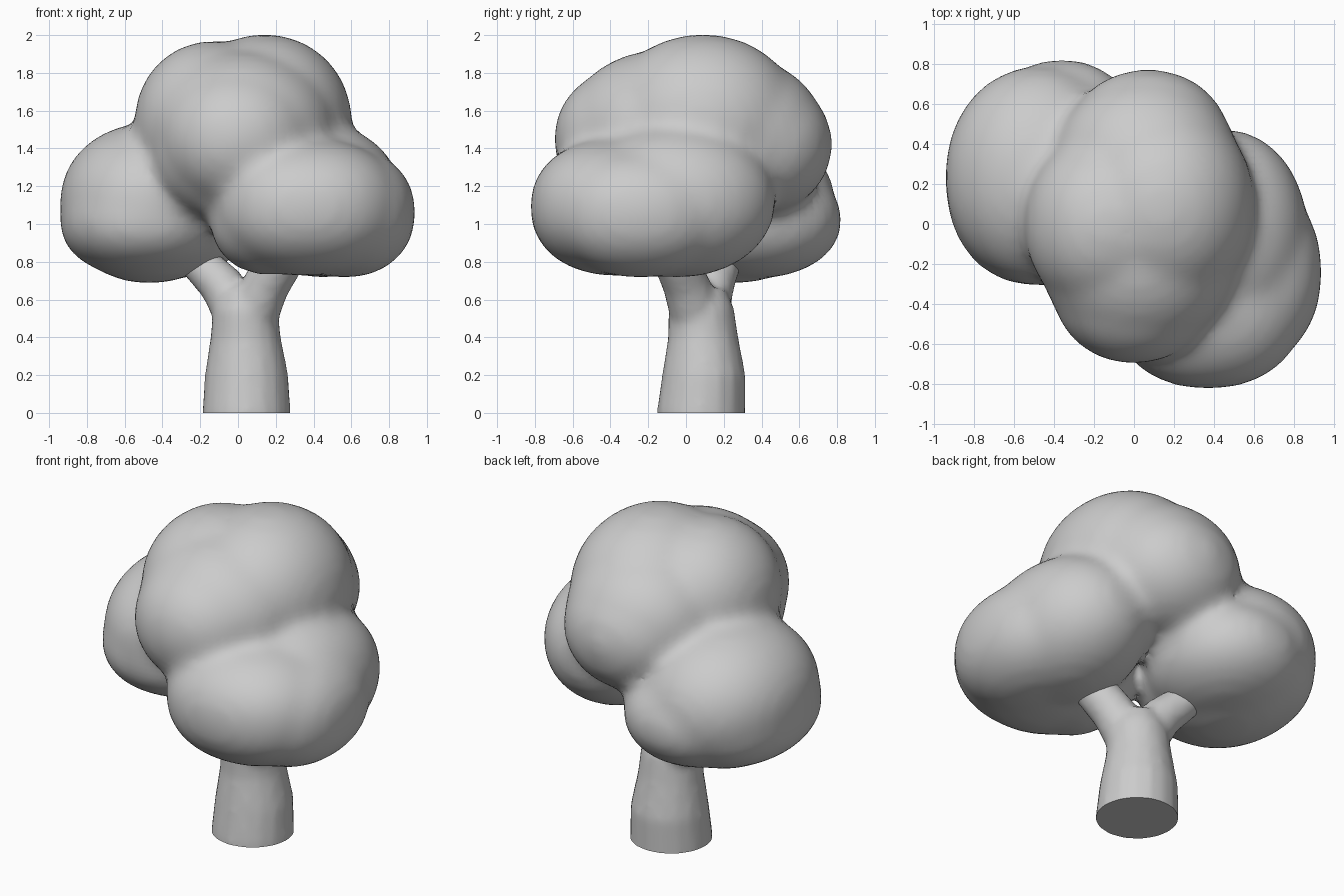
import bpy, bmesh, math
from mathutils import Vector, Matrix

if "Cube" in bpy.data.objects:
    bpy.data.objects.remove(bpy.data.objects["Cube"])

grey = bpy.data.materials.new("plain grey")
grey.diffuse_color = (0.6, 0.6, 0.6, 1)
grey.use_nodes = True
grey.node_tree.nodes["Principled BSDF"].inputs["Base Color"].default_value = grey.diffuse_color


def lobe(bm, centre, radii, power=1.0):
    """Ellipsoid; a power under 1 makes it boxier."""
    verts = bmesh.ops.create_icosphere(bm, subdivisions=4, radius=1)["verts"]
    m = Matrix.Translation(centre) @ Matrix.Diagonal((*radii, 1))
    for v in verts:
        v.co = m @ Vector([math.copysign(abs(c) ** power, c) for c in v.co])


def tube(bm, points, sides=16):
    """Closed tube through (x, y, z, radius) points."""
    pts = [Vector(p[:3]) for p in points]
    rings = []
    for i, p in enumerate(points):
        axis = pts[min(i + 1, len(pts) - 1)] - pts[max(i - 1, 0)]
        q = Vector((0, 0, 1)).rotation_difference(axis)
        rings.append([bm.verts.new(pts[i] + q @ Vector((
            p[3] * math.cos(a), p[3] * math.sin(a), 0)))
            for a in (2 * math.pi * k / sides for k in range(sides))])
    for lo, hi in zip(rings, rings[1:]):
        for k in range(sides):
            n = (k + 1) % sides
            bm.faces.new((lo[k], lo[n], hi[n], hi[k]))
    bm.faces.new(rings[0][::-1])
    bm.faces.new(rings[-1])


def fused(name, bm, voxel, smooth, cut_floor=False):
    """Merge overlapping shapes into one soft skin."""
    mesh = bpy.data.meshes.new(name)
    bm.to_mesh(mesh)
    bm.free()
    ob = bpy.data.objects.new(name, mesh)
    bpy.context.collection.objects.link(ob)
    rm = ob.modifiers.new("fuse", 'REMESH')
    rm.mode = 'VOXEL'
    rm.voxel_size = voxel
    sm = ob.modifiers.new("soften", 'SMOOTH')
    sm.factor = 0.5
    sm.iterations = smooth
    deps = bpy.context.evaluated_depsgraph_get()
    baked = bpy.data.meshes.new_from_object(ob.evaluated_get(deps))
    ob.modifiers.clear()
    ob.data = baked
    if cut_floor:
        b = bmesh.new()
        b.from_mesh(baked)
        r = bmesh.ops.bisect_plane(b, geom=b.verts[:] + b.edges[:] + b.faces[:],
                                   plane_co=(0, 0, 0), plane_no=(0, 0, 1),
                                   clear_inner=True)
        edges = [e for e in r["geom_cut"] if isinstance(e, bmesh.types.BMEdge)]
        bmesh.ops.contextual_create(b, geom=edges)
        bmesh.ops.recalc_face_normals(b, faces=b.faces[:])
        b.to_mesh(baked)
        b.free()
    baked.materials.clear()
    baked.materials.append(grey)
    bpy.ops.object.select_all(action='DESELECT')
    ob.select_set(True)
    bpy.context.view_layer.objects.active = ob
    bpy.ops.object.shade_smooth_by_angle(angle=math.radians(45))
    return ob


# Foliage: three lumpy clumps fused together
bm = bmesh.new()
for centre, radii, power in [
    # top clump
    ((0.14, 0.09, 1.53), (0.465, 0.52, 0.475), 0.97),
    ((-0.13, 0.00, 1.53), (0.42, 0.46, 0.44), 0.97),
    ((0.02, -0.14, 1.49), (0.50, 0.50, 0.43), 1),
    ((0.00, -0.28, 1.45), (0.42, 0.42, 0.385), 0.97),
    ((-0.10, -0.20, 1.38), (0.36, 0.38, 0.36), 1),
    ((0.06, 0.28, 1.46), (0.47, 0.46, 0.42), 0.98),
    ((0.07, 0.38, 1.42), (0.42, 0.395, 0.37), 0.98),
    # right clump
    ((0.37, -0.36, 1.09), (0.50, 0.465, 0.365), 0.91),
    ((0.45, -0.05, 1.12), (0.42, 0.525, 0.405), 0.97),
    ((0.56, -0.24, 1.06), (0.38, 0.47, 0.345), 0.93),
    ((0.16, -0.32, 1.03), (0.31, 0.36, 0.30), 0.95),
    # left clump
    ((-0.47, 0.24, 1.11), (0.475, 0.55, 0.425), 0.97),
    ((-0.49, 0.22, 1.02), (0.455, 0.53, 0.305), 0.93),
    ((-0.36, 0.36, 1.02), (0.42, 0.465, 0.31), 0.95),
    ((-0.38, 0.16, 1.05), (0.28, 0.42, 0.27), 0.95),
]:
    lobe(bm, centre, radii, power)
fused("foliage", bm, 0.035, 13)

# Trunk with branches reaching into the clumps
bm = bmesh.new()
tube(bm, [(0.045, 0.08, -0.1, 0.235), (0.045, 0.08, 0.0, 0.235),
          (0.045, 0.095, 0.2, 0.222), (0.04, 0.09, 0.4, 0.187),
          (0.04, 0.08, 0.55, 0.175), (0.04, 0.08, 0.66, 0.13)])
tube(bm, [(0.02, 0.09, 0.50, 0.14), (-0.09, 0.14, 0.68, 0.118),
          (-0.23, 0.20, 0.82, 0.10), (-0.38, 0.27, 1.0, 0.10)])
tube(bm, [(0.07, 0.06, 0.50, 0.14), (0.15, 0.0, 0.68, 0.125),
          (0.24, -0.06, 0.82, 0.12), (0.34, -0.13, 1.0, 0.12)])
fused("trunk", bm, 0.025, 4, cut_floor=True)
